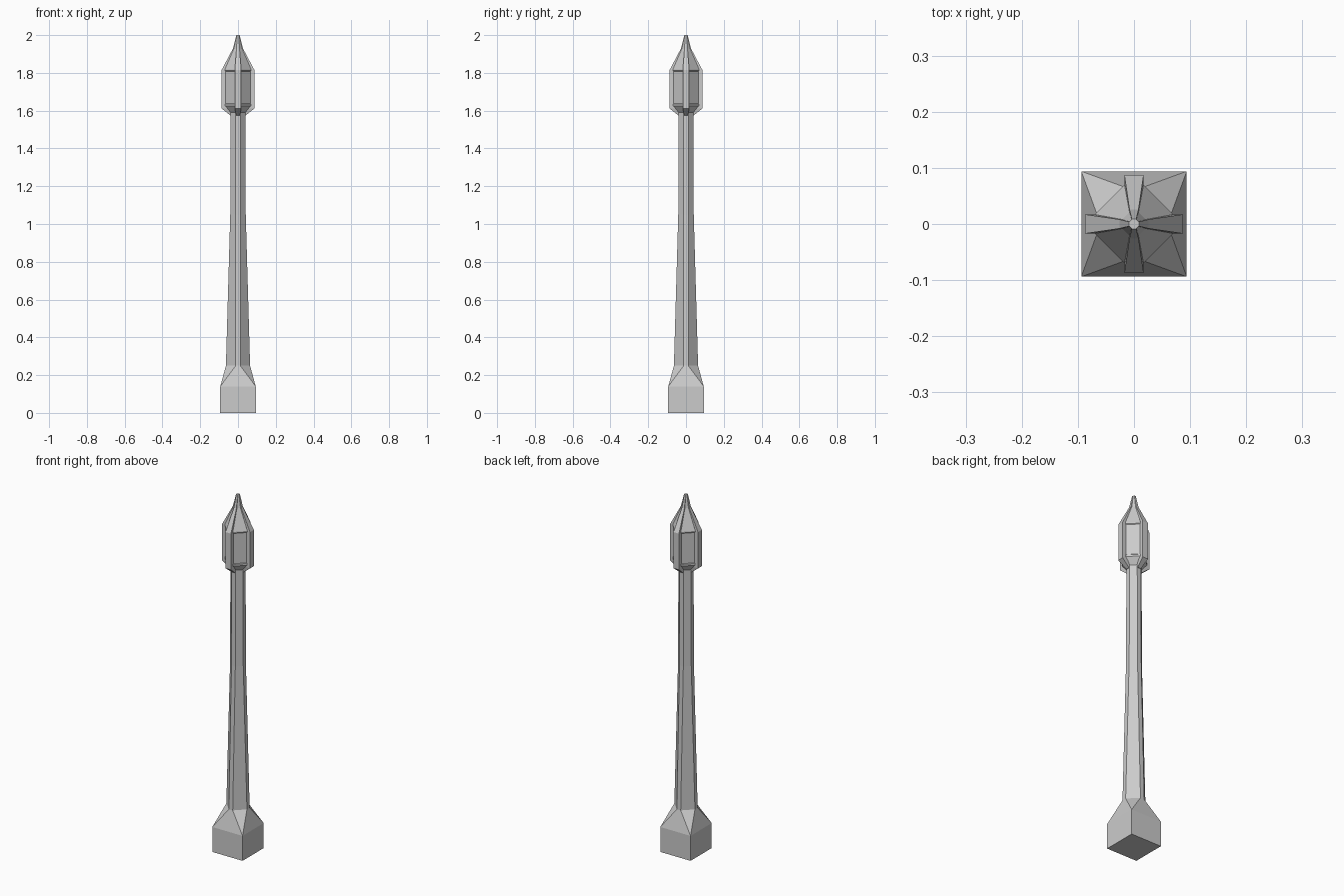
import bpy, bmesh
from math import pi
from mathutils import Matrix

if "Cube" in bpy.data.objects:
    bpy.data.objects.remove(bpy.data.objects["Cube"])


def octagon(a, w, z):
    """Diamond with truncated corners: wide diagonal faces, narrow axis faces."""
    return [(a, -w, z), (a, w, z), (w, a, z), (-w, a, z),
            (-a, w, z), (-a, -w, z), (-w, -a, z), (w, -a, z)]


def loft(bm, rings):
    """Skin matching rings of points and cap both ends."""
    loops = [[bm.verts.new(p) for p in ring] for ring in rings]
    n = len(loops[0])
    for lo, hi in zip(loops, loops[1:]):
        for i in range(n):
            j = (i + 1) % n
            bm.faces.new((lo[i], lo[j], hi[j], hi[i]))
    bm.faces.new(loops[0][::-1])
    bm.faces.new(loops[-1])


def finish(bm, name):
    bmesh.ops.recalc_face_normals(bm, faces=bm.faces[:])
    me = bpy.data.meshes.new(name)
    bm.to_mesh(me)
    bm.free()
    ob = bpy.data.objects.new(name, me)
    bpy.context.collection.objects.link(ob)
    return ob


# Square plinth whose shoulders blend into the octagonal shaft (hull of both)
H = 0.094
bm = bmesh.new()
pts = [(x, y, z) for x in (-H, H) for y in (-H, H) for z in (0, 0.14)]
for p in pts + octagon(0.064, 0.012, 0.25):
    bm.verts.new(p)
bmesh.ops.convex_hull(bm, input=bm.verts[:])
bmesh.ops.dissolve_limit(bm, angle_limit=0.02, verts=bm.verts[:], edges=bm.edges[:])
finish(bm, "plinth")

# Tapered shaft
bm = bmesh.new()
loft(bm, [octagon(*r) for r in ((0.064, 0.012, 0.25), (0.041, 0.012, 1.05),
                                (0.039, 0.012, 1.60))])
finish(bm, "shaft")

# Lantern core: flared underside, panels, small lips and spire roof
core = [(0.039, 0.012, 1.59), (0.069, 0.017, 1.625), (0.069, 0.017, 1.635),
        (0.066, 0.017, 1.638), (0.066, 0.017, 1.808), (0.070, 0.017, 1.812),
        (0.070, 0.017, 1.818), (0.021, 0.008, 1.93), (0.008, 0.004, 2.0)]
bm = bmesh.new()
loft(bm, [octagon(*r) for r in core])
finish(bm, "lantern_core")

# Four ribs framing the lantern, running up to the tip
rib = [(0.041, 0.010, 1.575), (0.087, 0.017, 1.612), (0.087, 0.017, 1.815),
       (0.026, 0.008, 1.93), (0.009, 0.004, 2.0)]
for k in range(4):
    bm = bmesh.new()
    loft(bm, [[(r * 0.4, -w, z), (r, -w, z), (r, w, z), (r * 0.4, w, z)]
              for r, w, z in rib])
    bmesh.ops.transform(bm, matrix=Matrix.Rotation(k * pi / 2, 4, 'Z'), verts=bm.verts[:])
    finish(bm, f"lantern_rib_{k + 1}")
